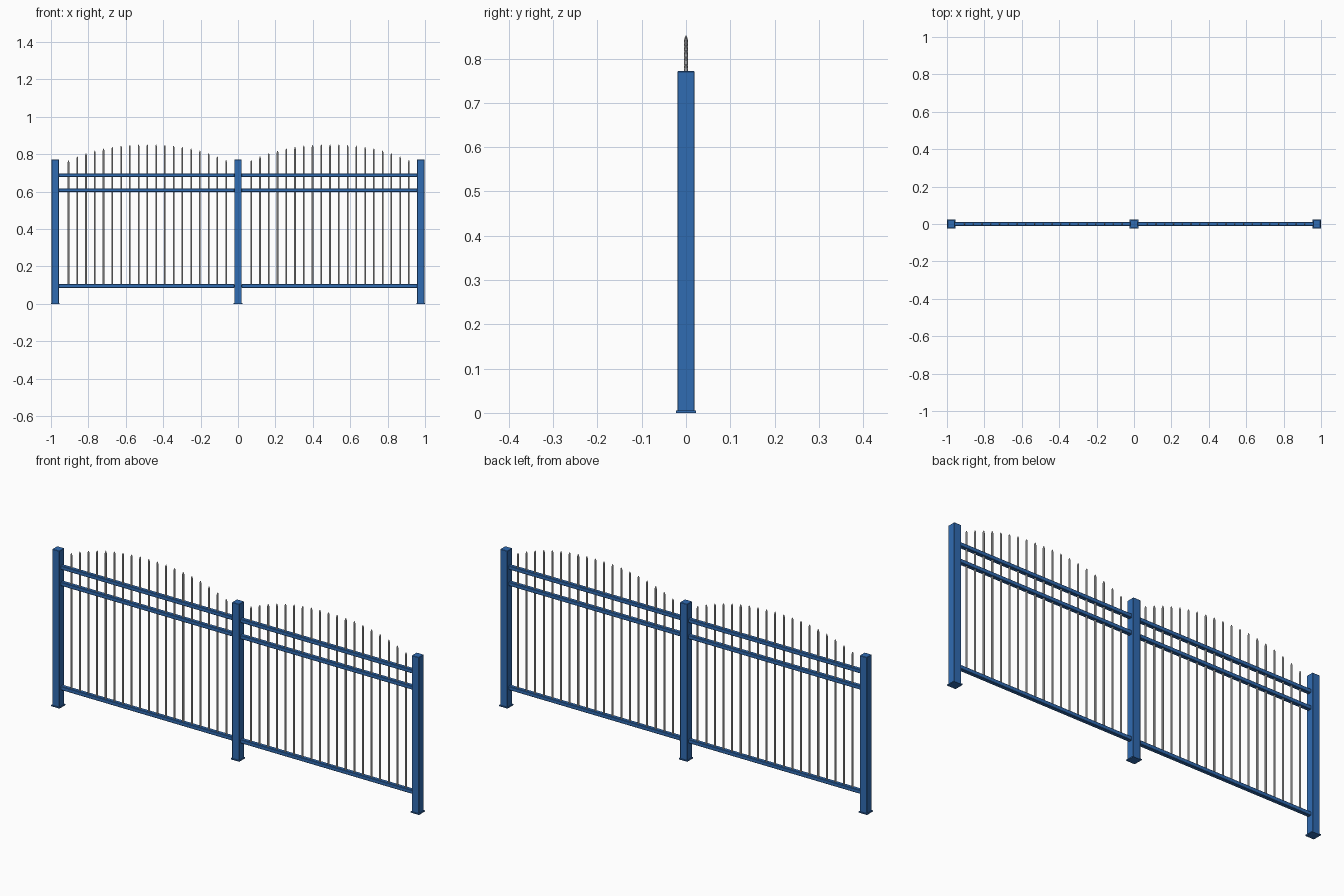
import bpy, bmesh
from mathutils import Matrix, Vector

if "Cube" in bpy.data.objects:
    bpy.data.objects.remove(bpy.data.objects["Cube"])

blue = bpy.data.materials.new("blue_paint")
blue.diffuse_color = (0.03, 0.15, 0.45, 1)
blue.use_nodes = True
blue.node_tree.nodes["Principled BSDF"].inputs["Base Color"].default_value = blue.diffuse_color

POST_X = 0.977


def finish(name, bm, mat=None):
    me = bpy.data.meshes.new(name)
    bm.to_mesh(me)
    bm.free()
    ob = bpy.data.objects.new(name, me)
    bpy.context.collection.objects.link(ob)
    if mat:
        me.materials.append(mat)
    return ob


def box(name, center, size, bevel=0):
    bm = bmesh.new()
    bmesh.ops.create_cube(bm, size=1, matrix=Matrix.Translation(center)
                          @ Matrix.Diagonal((*size, 1)))
    ob = finish(name, bm, blue)
    if bevel:
        mod = ob.modifiers.new("bevel", 'BEVEL')
        mod.width = bevel
        mod.segments = 1
    return ob


def picket(name, x, z0, z1, r=0.0047, sides=8):
    # round bar with a short blunt point
    bm = bmesh.new()
    rings = [(z0, r), (z1 - 0.011, r), (z1 - 0.004, r * 0.6), (z1, r * 0.15)]
    prev = None
    for z, rad in rings:
        ring = [bm.verts.new(Matrix.Rotation((i + 0.5) * 6.2831853 / sides, 3, 'Z')
                             @ Vector((rad, 0, 0)) + Vector((x, 0, z)))
                for i in range(sides)]
        if prev:
            for i in range(sides):
                j = (i + 1) % sides
                bm.faces.new((prev[i], prev[j], ring[j], ring[i]))
        else:
            bm.faces.new(ring[::-1])
        prev = ring
    bm.faces.new(prev)
    return finish(name, bm)


# posts with base plates
for side, x in (("left", -POST_X), ("middle", 0), ("right", POST_X)):
    box(f"{side}_post", (x, 0, 0.3875), (0.0385, 0.0385, 0.768), 0.0015)
    box(f"{side}_base_plate", (x, 0, 0.0025), (0.046, 0.046, 0.005))

# two panels: three rails and an arched row of pickets
for side, x0 in (("left", -POST_X), ("right", 0)):
    for level, z in (("bottom", 0.095), ("middle", 0.607), ("top", 0.687)):
        box(f"{side}_{level}_rail", (x0 + POST_X / 2, 0, z),
            (POST_X - 0.037, 0.019, 0.019), 0.002)
    for i in range(19):
        t = abs(i - 9) / 9
        picket(f"{side}_picket_{i + 1}", x0 + 0.071 + i * 0.0468,
               0.096, 0.852 - 0.084 * t ** 2.3)
